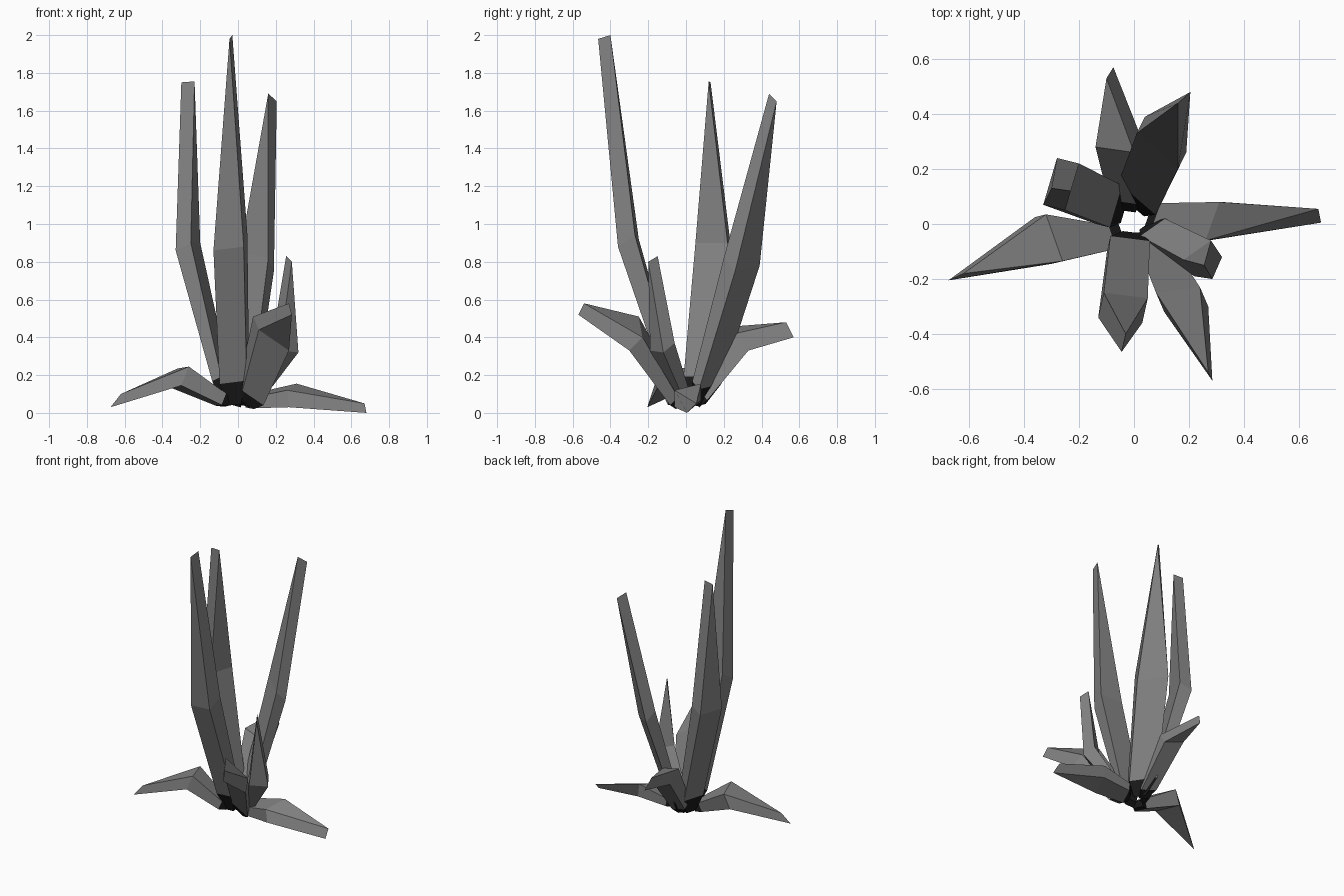
import bpy
import bmesh
from mathutils import Vector

if "Cube" in bpy.data.objects:
    bpy.data.objects.remove(bpy.data.objects["Cube"], do_unlink=True)


def make_material(name, colour):
    mat = bpy.data.materials.new(name)
    mat.use_nodes = True
    mat.diffuse_color = colour
    mat.node_tree.nodes["Principled BSDF"].inputs["Base Color"].default_value = colour
    return mat


LEAF_GREY = make_material("leaf grey", (0.22, 0.22, 0.22, 1))
ROOT_BLACK = make_material("root black", (0.01, 0.01, 0.01, 1))


def ring(bm, centre, across, through):
    """Four corners of a cross-section: inner pair, then outer pair."""
    corners = (-across - through, across - through, across + through, through - across)
    return [bm.verts.new(centre + corner) for corner in corners]


def bridge(bm, lower, upper, material):
    for i in range(4):
        j = (i + 1) % 4
        face = bm.faces.new((lower[i], lower[j], upper[j], upper[i]))
        face.material_index = material


def leaf(name, neck, inner_a, inner_b, thickness, tip_inner, tip_outer, neck_width=0.9):
    """Thick folded blade: dark root, widest bend, then a chisel-edged tip."""
    neck, inner_a, inner_b, thickness = map(Vector, (neck, inner_a, inner_b, thickness))
    across = (inner_b - inner_a) / 2
    through = thickness / 2
    bend_centre = (inner_a + inner_b) / 2 + through
    root_centre = Vector((neck.x * 0.6, neck.y * 0.6, 0.055))

    bm = bmesh.new()
    root = ring(bm, root_centre, across * 0.4, through * 0.4)
    collar = ring(bm, neck, across * neck_width, through * 0.6)
    bend = ring(bm, bend_centre, across, through)
    bridge(bm, root, collar, 1)
    bridge(bm, collar, bend, 0)
    bm.faces.new(root).material_index = 1

    # Tip narrows to a single edge across the thickness
    near, far = bm.verts.new(tip_inner), bm.verts.new(tip_outer)
    a, b, c, d = bend
    for corners in ((a, b, near), (b, c, far, near), (c, d, far), (d, a, near, far)):
        bm.faces.new(corners)
    bmesh.ops.recalc_face_normals(bm, faces=bm.faces)

    mesh = bpy.data.meshes.new(name)
    bm.to_mesh(mesh)
    bm.free()
    mesh.materials.append(LEAF_GREY)
    mesh.materials.append(ROOT_BLACK)
    obj = bpy.data.objects.new(name, mesh)
    bpy.context.collection.objects.link(obj)
    return obj


# Tall upright leaves
leaf("tall_front_leaf", neck=(-0.02, -0.08, 0.18),
     inner_a=(-0.11, -0.25, 0.92), inner_b=(0.05, -0.27, 0.94),
     thickness=(-0.02, -0.09, -0.06),
     tip_inner=(-0.03, -0.4, 2), tip_outer=(-0.045, -0.465, 1.98))
leaf("tall_right_leaf", neck=(-0.09, 0.07, 0.18),
     inner_a=(-0.2, 0.22, 0.9), inner_b=(-0.25, 0.05, 0.9),
     thickness=(-0.08, 0.02, -0.04),
     tip_inner=(-0.23, 0.12, 1.755), tip_outer=(-0.3, 0.13, 1.75))
leaf("tall_back_leaf", neck=(0.02, 0.11, 0.16),
     inner_a=(0.01, 0.33, 0.85), inner_b=(0.16, 0.2, 0.82),
     thickness=(0.03, 0.06, -0.07),
     tip_inner=(0.16, 0.44, 1.69), tip_outer=(0.205, 0.48, 1.65))

# Medium leaves
leaf("medium_front_leaf", neck=(0.07, -0.07, 0.1),
     inner_a=(0.08, -0.25, 0.51), inner_b=(0.24, -0.23, 0.4),
     thickness=(0.03, -0.07, -0.07),
     tip_inner=(0.27, -0.54, 0.58), tip_outer=(0.285, -0.57, 0.52), neck_width=0.7)
leaf("medium_left_leaf", neck=(0.08, -0.03, 0.1),
     inner_a=(0.18, -0.13, 0.38), inner_b=(0.28, -0.06, 0.37),
     thickness=(0.04, -0.06, -0.05),
     tip_inner=(0.255, -0.15, 0.83), tip_outer=(0.285, -0.2, 0.8))
leaf("medium_back_leaf", neck=(-0.03, 0.1, 0.11),
     inner_a=(-0.14, 0.28, 0.46), inner_b=(0, 0.26, 0.42),
     thickness=(0.02, 0.07, -0.09),
     tip_inner=(-0.1, 0.53, 0.48), tip_outer=(-0.075, 0.57, 0.4), neck_width=0.8)

# Low drooping leaves
leaf("low_right_leaf", neck=(-0.09, -0.05, 0.07),
     inner_a=(-0.32, 0.035, 0.235), inner_b=(-0.26, -0.135, 0.245),
     thickness=(-0.04, -0.01, -0.1),
     tip_inner=(-0.62, -0.18, 0.1), tip_outer=(-0.675, -0.205, 0.03), neck_width=0.5)
leaf("low_left_leaf", neck=(0.08, 0.02, 0.065),
     inner_a=(0.31, 0.08, 0.155), inner_b=(0.26, -0.06, 0.12),
     thickness=(0.01, 0, -0.09),
     tip_inner=(0.67, 0.055, 0.05), tip_outer=(0.68, 0.005, 0), neck_width=0.8)
